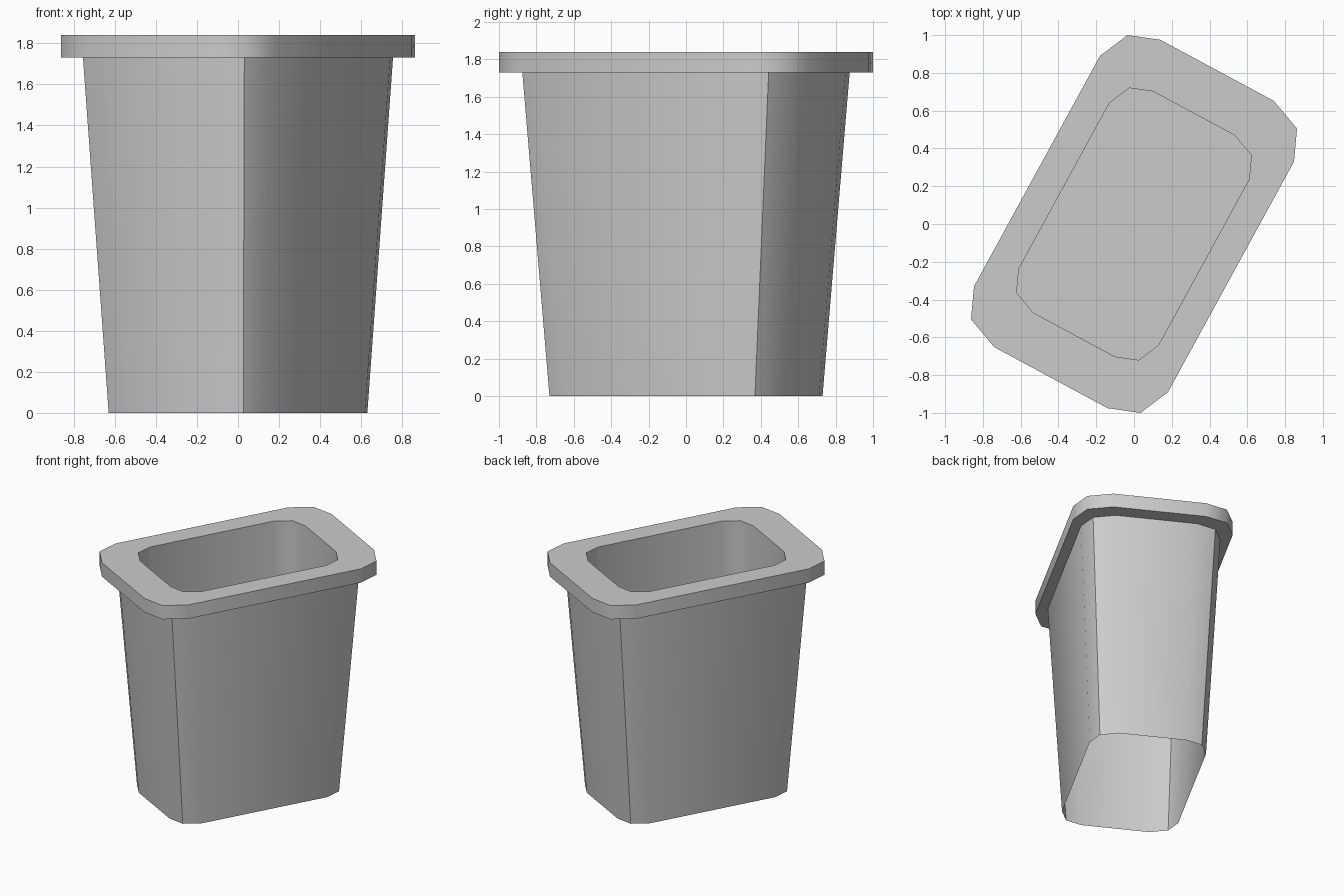
import bpy
import bmesh
import math

if "Cube" in bpy.data.objects:
    bpy.data.objects.remove(bpy.data.objects["Cube"], do_unlink=True)

# One plain grey for the whole planter
grey = bpy.data.materials.new("plain_grey")
grey.use_nodes = True
colour = (0.6, 0.6, 0.6, 1.0)
grey.diffuse_color = colour
shader = next(n for n in grey.node_tree.nodes if n.type == "BSDF_PRINCIPLED")
shader.inputs["Base Color"].default_value = colour

# Half of the turned, chamfered rectangle; the other half is its half-turn
HALF = [(-0.035, 1.0), (0.14, 0.975), (0.74, 0.652),
        (0.863, 0.505), (0.847, 0.33), (0.18, -0.89)]
OUTLINE = HALF + [(-x, -y) for x, y in HALF]


def loft(name, sections, sharp_angle, cap_end=False):
    """Skin the outline through (scale, height) sections."""
    bm = bmesh.new()
    rings = [[bm.verts.new((x * s, y * s, z)) for x, y in OUTLINE]
             for s, z in sections]
    count = len(OUTLINE)
    for low, high in zip(rings, rings[1:]):
        for i in range(count):
            j = (i + 1) % count
            bm.faces.new((low[i], high[i], high[j], low[j]))
    if cap_end:
        bm.faces.new(rings[-1][::-1])
    mesh = bpy.data.meshes.new(name)
    bm.to_mesh(mesh)
    bm.free()
    mesh.materials.append(grey)
    obj = bpy.data.objects.new(name, mesh)
    bpy.context.collection.objects.link(obj)
    bpy.ops.object.select_all(action="DESELECT")
    obj.select_set(True)
    bpy.context.view_layer.objects.active = obj
    bpy.ops.object.shade_smooth_by_angle(angle=math.radians(sharp_angle))
    return obj


RIM_BASE, RIM_TOP, POCKET_FLOOR = 1.73, 1.84, 1.05

# Tapered outer wall, open underneath
loft("outer_wall", [(0.73, 0), (0.875, RIM_BASE)], 30)

# Overhanging rim that runs on into the straight-sided pocket
loft("rim_and_pocket", [(0.875, RIM_BASE), (1, RIM_BASE), (1, RIM_TOP),
                        (0.72, RIM_TOP), (0.72, POCKET_FLOOR)], 60, cap_end=True)
